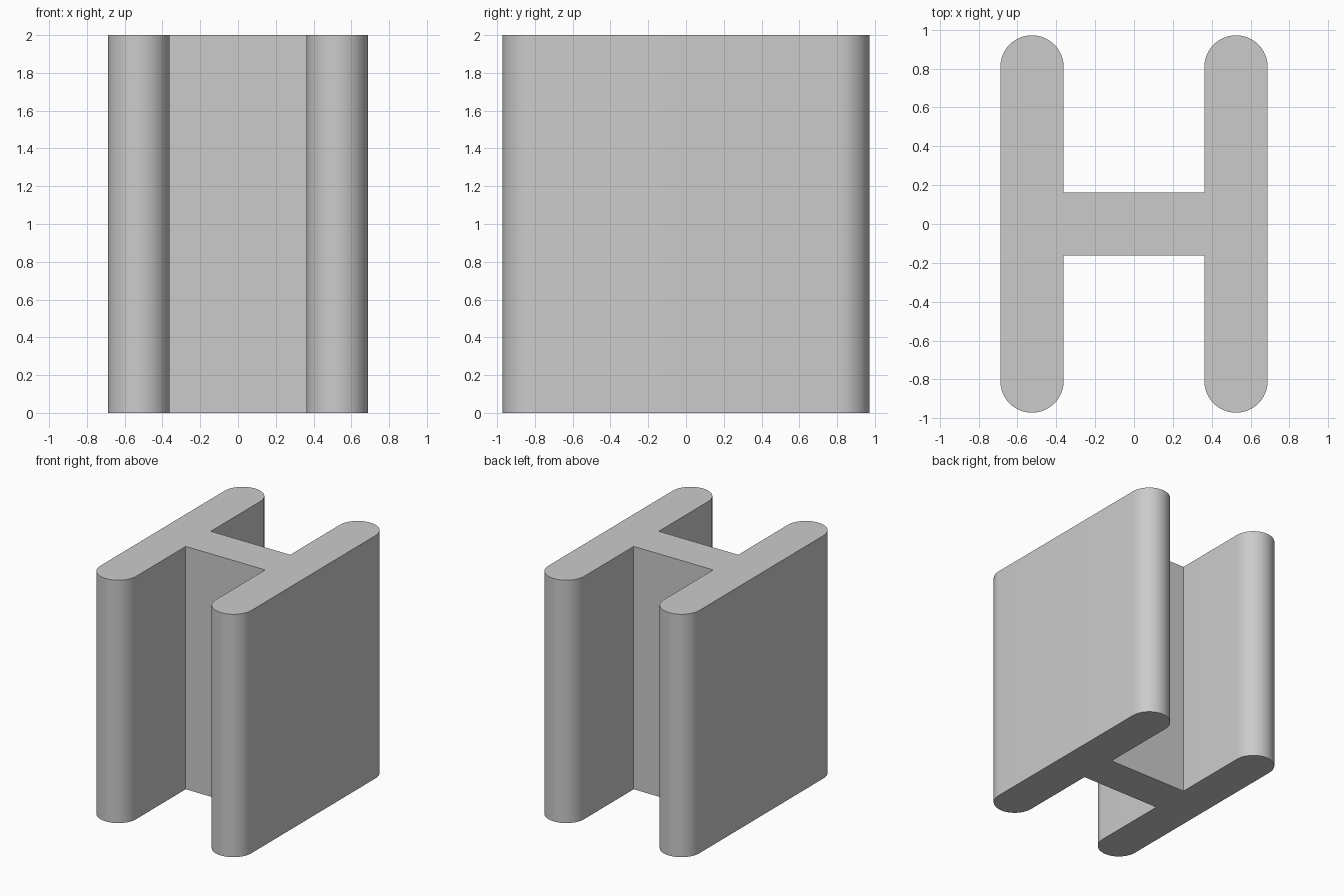
import bpy, bmesh
from math import sin, cos, pi

cube = bpy.data.objects.get("Cube")
if cube:
    bpy.data.objects.remove(cube, do_unlink=True)

HEIGHT = 2.0
FLANGE_X = 0.525      # centre line of each flange
RADIUS = 0.163        # half thickness of flanges and web
CAP_Y = 0.808         # centre of the rounded flange ends
SEGMENTS = 24

grey = bpy.data.materials.new("light grey")
grey.use_nodes = True
colour = (0.6, 0.6, 0.6, 1)
grey.diffuse_color = colour
grey.node_tree.nodes["Principled BSDF"].inputs["Base Color"].default_value = colour


def cap(x, y, start):
    """Half circle, counter-clockwise from the start angle."""
    angles = [start + pi * i / SEGMENTS for i in range(SEGMENTS + 1)]
    return [(x + RADIUS * cos(a), y + RADIUS * sin(a)) for a in angles]


# Right half of the H outline, then the same turned half way round
inner = FLANGE_X - RADIUS
half = [(inner, -RADIUS)] + cap(FLANGE_X, -CAP_Y, pi) + cap(FLANGE_X, CAP_Y, 0) + [(inner, RADIUS)]
outline = half + [(-x, -y) for x, y in half]

# Extrude the outline upwards
bm = bmesh.new()
base = bm.faces.new([bm.verts.new((x, y, 0)) for x, y in outline])
top = bmesh.ops.extrude_face_region(bm, geom=[base], use_keep_orig=True)["geom"]
bmesh.ops.translate(bm, vec=(0, 0, HEIGHT), verts=[v for v in top if isinstance(v, bmesh.types.BMVert)])
bmesh.ops.recalc_face_normals(bm, faces=bm.faces)
mesh = bpy.data.meshes.new("h_beam")
bm.to_mesh(mesh)
bm.free()
mesh.materials.append(grey)

beam = bpy.data.objects.new("h_beam", mesh)
bpy.context.collection.objects.link(beam)
bpy.ops.object.select_all(action="DESELECT")
beam.select_set(True)
bpy.context.view_layer.objects.active = beam
bpy.ops.object.shade_smooth_by_angle()
